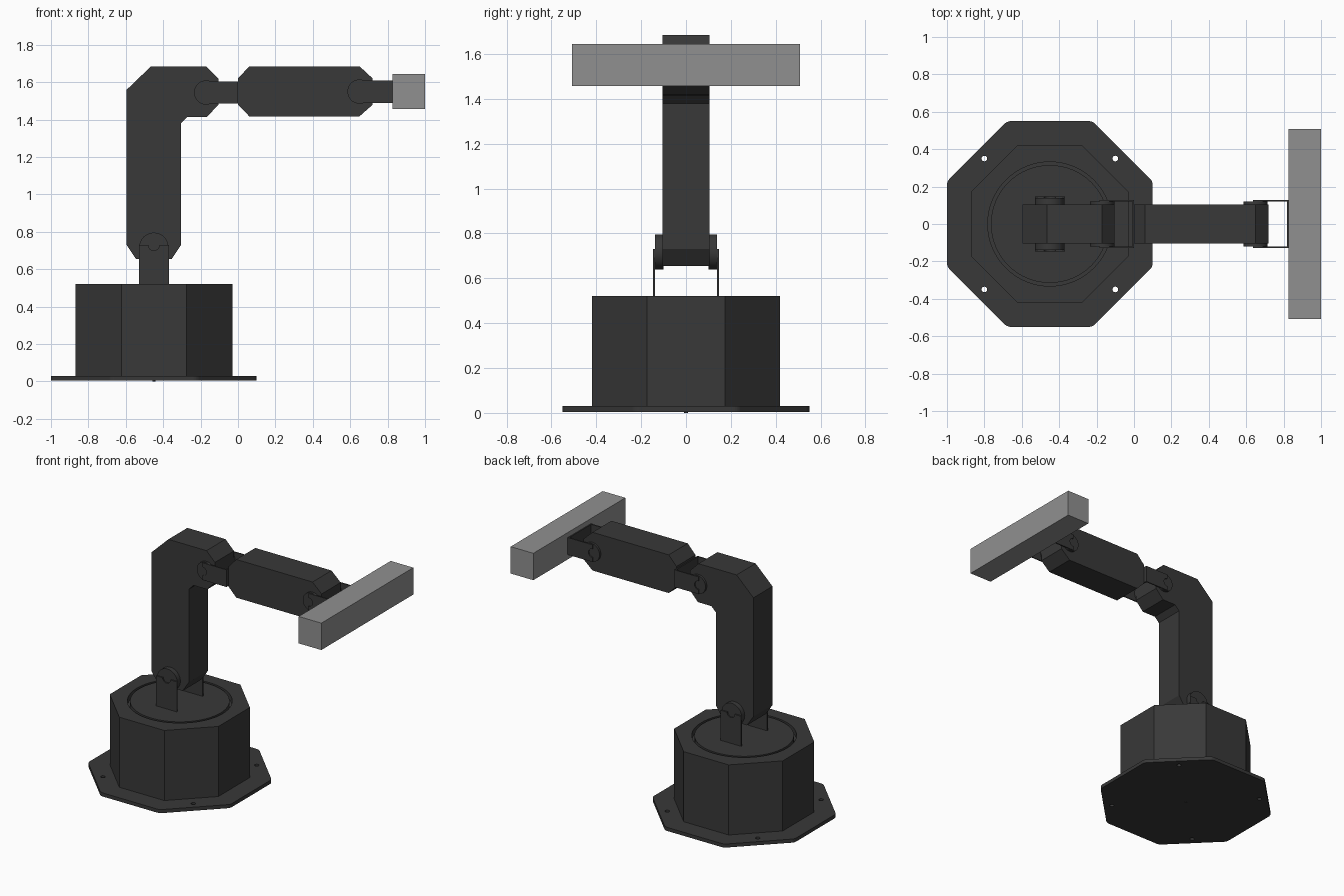
import bpy, bmesh, math
from mathutils import Vector

if "Cube" in bpy.data.objects:
    bpy.data.objects.remove(bpy.data.objects["Cube"], do_unlink=True)


def material(name, rgb):
    m = bpy.data.materials.new(name)
    m.use_nodes = True
    m.diffuse_color = (*rgb, 1)
    bsdf = m.node_tree.nodes["Principled BSDF"]
    bsdf.inputs["Base Color"].default_value = (*rgb, 1)
    bsdf.inputs["Roughness"].default_value = 0.7
    return m


DARK = material("charcoal", (0.04, 0.04, 0.04))
GREY = material("mid grey", (0.28, 0.28, 0.28))


def prism(name, points, depth, mat=DARK):
    """Extrude a closed outline of 3D points along the depth vector."""
    bm = bmesh.new()
    face = bm.faces.new([bm.verts.new(p) for p in points])
    extruded = bmesh.ops.extrude_face_region(bm, geom=[face])["geom"]
    moved = [v for v in extruded if isinstance(v, bmesh.types.BMVert)]
    bmesh.ops.translate(bm, verts=moved, vec=depth)
    bmesh.ops.recalc_face_normals(bm, faces=bm.faces)
    mesh = bpy.data.meshes.new(name)
    bm.to_mesh(mesh)
    bm.free()
    mesh.materials.append(mat)
    obj = bpy.data.objects.new(name, mesh)
    bpy.context.collection.objects.link(obj)
    return obj


def activate(obj):
    bpy.ops.object.select_all(action='DESELECT')
    obj.select_set(True)
    bpy.context.view_layer.objects.active = obj


def smooth(obj):
    activate(obj)
    bpy.ops.object.shade_smooth_by_angle(angle=math.radians(30))


def side_prism(name, outline, y0, y1, mat=DARK):
    """Extrude an (x, z) outline between two y values."""
    return prism(name, [(x, y0, z) for x, z in outline], (0, y1 - y0, 0), mat)


def box(name, x0, x1, y0, y1, z0, z1, mat=DARK):
    return side_prism(name, [(x0, z0), (x1, z0), (x1, z1), (x0, z1)], y0, y1, mat)


def ring(cx, cy, radius, count, turn=0.0):
    return [(cx + radius * math.cos(2 * math.pi * i / count + turn),
             cy + radius * math.sin(2 * math.pi * i / count + turn))
            for i in range(count)]


def column(name, cx, cy, radius, z0, z1, count=64, turn=0.0):
    """Upright prism with a regular polygon section."""
    return prism(name, [(x, y, z0) for x, y in ring(cx, cy, radius, count, turn)],
                 (0, 0, z1 - z0))


def cut(obj, cutter):
    mod = obj.modifiers.new("cut", 'BOOLEAN')
    mod.operation = 'DIFFERENCE'
    mod.solver = 'EXACT'
    mod.object = cutter
    activate(obj)
    bpy.ops.object.modifier_apply(modifier=mod.name)
    bpy.data.objects.remove(cutter, do_unlink=True)


# Base: octagonal floor plate with rounded corners and four bolt holes
BASE_X = -0.45
EIGHTH = math.pi / 8
OCT = 1 / math.cos(EIGHTH)

plate = column("floor_plate", BASE_X, 0, 0.55 * OCT, 0.005, 0.03, 8, EIGHTH)
bm = bmesh.new()
bm.from_mesh(plate.data)
upright = [e for e in bm.edges if abs(e.verts[0].co.z - e.verts[1].co.z) > 0.01]
bmesh.ops.bevel(bm, geom=upright, offset=0.018, segments=4, profile=0.5,
                affect='EDGES')
bm.to_mesh(plate.data)
bm.free()
for sx in (-1, 1):
    for sy in (-1, 1):
        cut(plate, column("bolt_hole_cutter", BASE_X + 0.35 * sx, 0.35 * sy,
                          0.015, -0.1, 0.1, 20))
smooth(column("centre_pin", BASE_X, 0, 0.008, 0, 0.02, 16))

# Octagonal housing with a round well and the turntable inside it
housing = column("base_housing", BASE_X, 0, 0.42 * OCT, 0.03, 0.52, 8, EIGHTH)
cut(housing, column("well_cutter", BASE_X, 0, 0.332, 0.48, 0.6))
smooth(housing)
smooth(column("turntable", BASE_X, 0, 0.315, 0.47, 0.52))

# Arm links
side_prism("upper_arm", [
    (-0.595, 1.56), (-0.465, 1.685), (-0.17, 1.685), (-0.105, 1.62),
    (-0.105, 1.48), (-0.165, 1.415), (-0.27, 1.415), (-0.305, 1.38),
    (-0.305, 0.73), (-0.355, 0.655), (-0.545, 0.655), (-0.595, 0.73)],
    -0.105, 0.105)
side_prism("forearm", [
    (0, 1.48), (0.06, 1.418), (0.65, 1.418), (0.72, 1.48),
    (0.72, 1.62), (0.65, 1.685), (0.06, 1.685), (0, 1.62)],
    -0.105, 0.105)


def joint(name, pivot, along, across, length, half, lip, radius, inner, outer):
    """Servo discs on both sides, held by thin plates notched round the axle."""
    pivot, along, across = Vector(pivot), Vector(along), Vector(across)
    notch = [(-lip + 0.03 * math.sin(a), 0.03 * math.cos(a))
             for a in (math.pi * i / 12 for i in range(13))]
    outline = [(-lip, half)] + notch + [(-lip, -half), (length, -half), (length, half)]
    points = [pivot + along * u + across * v for u, v in outline]
    for side, s in (("front", -1), ("back", 1)):
        smooth(side_prism(f"{name}_{side}_disc", ring(*pivot, radius, 40),
                          s * 0.1, s * inner))
        side_prism(f"{name}_{side}_plate", points, s * inner, s * outer)


joint("shoulder", (BASE_X, 0.718), (0, -1), (1, 0), 0.198, 0.08, 0.012,
      0.078, 0.138, 0.147)
for name, x, z, length in (("elbow", -0.17, 1.545, 0.17), ("wrist", 0.65, 1.55, 0.175)):
    joint(name, (x, z), (1, 0), (0, 1), length, 0.06, 0.015, 0.065, 0.12, 0.128)
    end = x + length
    box(f"{name}_bracket_web", end - 0.008, end, -0.128, 0.128, z - 0.06, z + 0.06)

# Cross bar at the end of the arm
box("end_bar", 0.825, 1.0, -0.508, 0.508, 1.457, 1.645, GREY)
